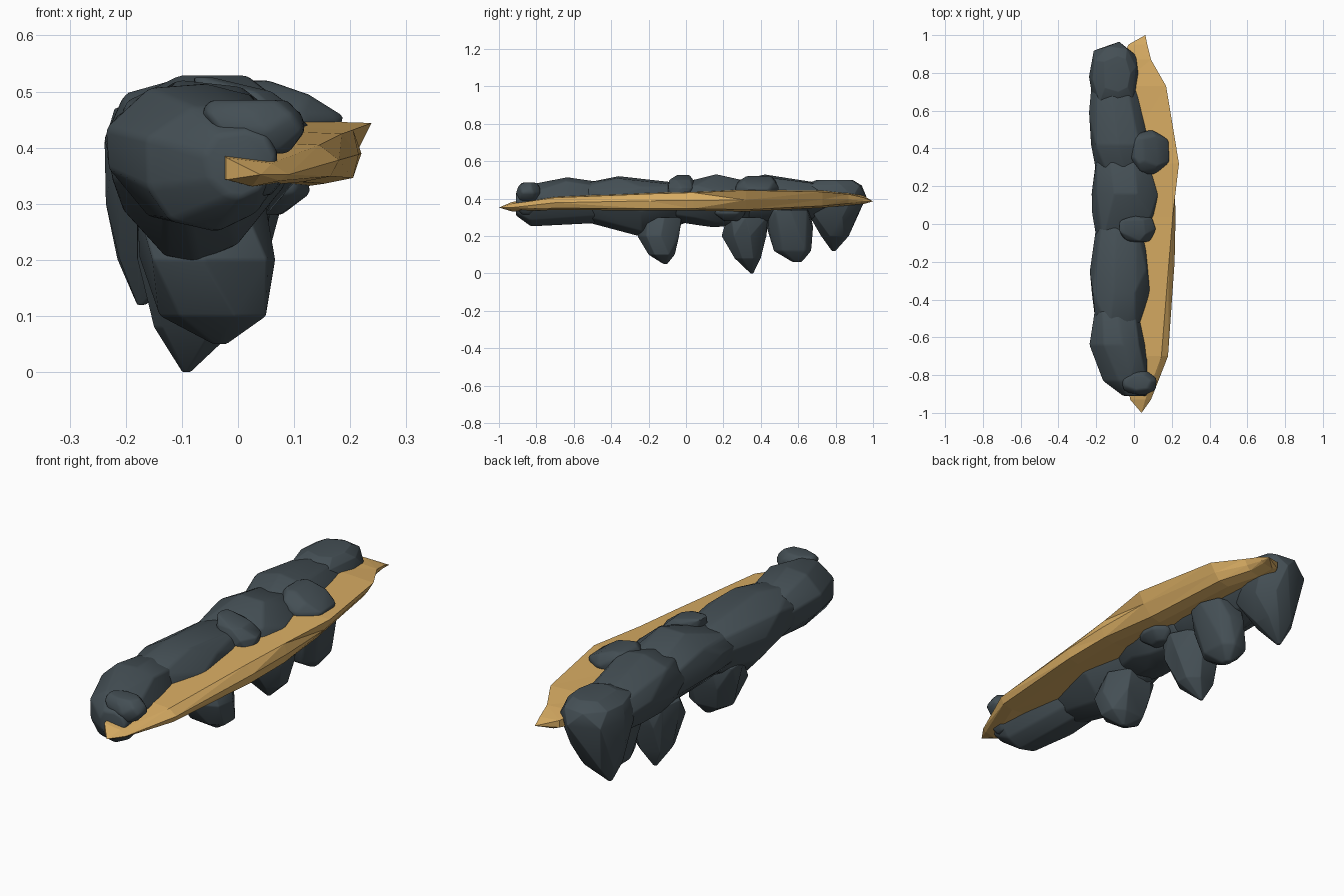
import bpy, bmesh, math, random

if "Cube" in bpy.data.objects:
    bpy.data.objects.remove(bpy.data.objects["Cube"])

def material(name, col):
    m = bpy.data.materials.new(name)
    m.diffuse_color = (*col, 1)
    m.use_nodes = True
    m.node_tree.nodes["Principled BSDF"].inputs["Base Color"].default_value = m.diffuse_color
    return m

ROCK = material("slate_rock", (0.058, 0.078, 0.09))
SAND = material("sandy_ledge", (0.69, 0.415, 0.125))

def finish(name, bm, mat, smooth):
    bmesh.ops.recalc_face_normals(bm, faces=bm.faces[:])
    me = bpy.data.meshes.new(name)
    bm.to_mesh(me)
    bm.free()
    me.materials.append(mat)
    for p in me.polygons:
        p.use_smooth = smooth
    if smooth:
        me.set_sharp_from_angle(angle=math.radians(50))
    ob = bpy.data.objects.new(name, me)
    bpy.context.collection.objects.link(ob)
    return ob

def spread(vals, lo, hi):
    """Stretch values so they exactly fill lo..hi."""
    a, b = min(vals), max(vals)
    return [lo + (v - a) / (b - a) * (hi - lo) for v in vals]

def boulder(name, axis, sections, seed, n=7, pinch=0.0):
    """Chipped hull around rings; each section is (pos, a0, a1, b0, b1).
    axis 'y': a = x, b = z; axis 'z': a = x, b = y. pinch narrows the underside."""
    rnd = random.Random(seed)
    bm = bmesh.new()
    for pos, a0, a1, b0, b1 in sections:
        off = rnd.random()
        ts = [2 * math.pi * (i + off + rnd.uniform(-.2, .2)) / n for i in range(n)]
        ks = [1 / max(abs(math.cos(t)), abs(math.sin(t))) ** 0.3 for t in ts]
        aa = spread([math.cos(t) * k for t, k in zip(ts, ks)], a0, a1)
        bb = spread([math.sin(t) * k for t, k in zip(ts, ks)], b0, b1)
        keel = a0 * .6 + a1 * .4
        for a, b in zip(aa, bb):
            low = max(0, (b0 + b1) / 2 - b) / ((b1 - b0) / 2)
            a = keel + (a - keel) * (1 - pinch * low)
            bm.verts.new((a, pos, b) if axis == 'y' else (a, b, pos))
    bmesh.ops.convex_hull(bm, input=bm.verts[:])
    loose = [v for v in bm.verts if not v.link_faces]
    bmesh.ops.delete(bm, geom=loose, context='VERTS')
    bmesh.ops.dissolve_limit(bm, angle_limit=math.radians(12),
                             verts=bm.verts[:], edges=bm.edges[:])
    edges = [e for e in bm.edges if len(e.link_faces) == 2
             and e.calc_face_angle(0) > math.radians(20)]
    bmesh.ops.bevel(bm, geom=edges, offset=0.009, segments=2, profile=0.5,
                    affect='EDGES', clamp_overlap=True)
    bmesh.ops.triangulate(bm, faces=[f for f in bm.faces if len(f.verts) > 4])
    return finish(name, bm, ROCK, True)

# Sandy ledge: six-sided section lofted along y, pointed at both ends
# (y, inner x, bottom x, middle x, top x, bottom z, middle z, top z)
bm = bmesh.new()
rings = []
for y, xi, xb, xm, xt, zb, zm, zt in [
        (-.93, -.02, .075, .09, .06, .335, .352, .372),
        (-.70, -.06, .165, .18, .145, .343, .378, .405),
        (-.20, -.08, .205, .215, .185, .340, .388, .425),
        (.04, -.08, .205, .22, .205, .340, .39, .432),
        (.32, -.08, .17, .212, .238, .335, .392, .444),
        (.73, -.08, .12, .145, .17, .355, .395, .436),
        (.87, -.06, .06, .078, .09, .368, .395, .423),
        (.95, -.03, .05, .062, .07, .375, .388, .405)]:
    pts = [(xi, zb + .008), (xb - .05, zb - .004), (xb, zb + .006),
           (xm, zm), (xt, zt), (xi, zt + .01)]
    rings.append([bm.verts.new((x, y, z)) for x, z in pts])
for r0, r1 in zip(rings, rings[1:]):
    for i in range(6):
        j = (i + 1) % 6
        bm.faces.new((r0[i], r0[j], r1[j], r1[i]))
for ring, tip in ((rings[0], (.04, -1, .352)), (rings[-1], (.06, 1, .385))):
    v = bm.verts.new(tip)
    for i in range(6):
        bm.faces.new((ring[i], ring[(i + 1) % 6], v))
bmesh.ops.triangulate(bm, faces=bm.faces[:])
finish("ledge_slab", bm, SAND, False)

# Main row of boulders, front to back
boulder("front_boulder", 'y', [(-.91, -.06, .07, .31, .43), (-.83, -.17, .08, .25, .475),
        (-.64, -.24, .07, .265, .515), (-.46, -.21, .03, .27, .49)], 1, 9, .3)
boulder("front_middle_boulder", 'y', [(-.56, -.2, .03, .28, .48), (-.36, -.235, .085, .225, .52),
        (-.24, -.235, .095, .195, .505), (0, -.2, .06, .27, .48)], 2, 9, .45)
boulder("middle_boulder", 'y', [(-.08, -.2, .06, .28, .47), (.05, -.225, .12, .26, .51),
        (.16, -.225, .135, .245, .53), (.34, -.21, .09, .26, .49)], 3, 9, .3)
boulder("back_middle_boulder", 'y', [(.27, -.2, .08, .27, .49), (.42, -.235, .09, .26, .53),
        (.6, -.24, .06, .27, .505), (.8, -.22, .02, .3, .47)], 4, 9, .3)
# Rear boulder runs from the top of the row down to a hanging tip
boulder("back_boulder", 'z', [(.12, -.18, -.165, .78, .80), (.2, -.215, -.06, .72, .87),
        (.3, -.236, .0, .66, .92), (.41, -.238, .03, .6, .965), (.47, -.22, .01, .62, .94),
        (.5, -.17, -.02, .7, .89)], 5, 8)

# Small stones resting on the ledge
boulder("front_top_stone", 'z', [(.39, .02, .09, -.89, -.8), (.43, -.05, .12, -.91, -.78),
        (.46, -.07, .115, -.9, -.78), (.485, -.05, .09, -.88, -.8)], 6)
boulder("middle_top_stone", 'z', [(.40, -.05, .11, -.1, .04), (.46, -.065, .115, -.1, .05),
        (.5, -.06, .06, -.09, .04), (.525, -.08, -.04, -.05, .02)], 7)
boulder("back_top_stone", 'z', [(.41, -.01, .17, .28, .47), (.455, -.03, .19, .26, .5),
        (.495, -.02, .14, .28, .48), (.52, 0, .06, .32, .46)], 8)

# Stones hanging below
boulder("front_hanging_rock", 'z', [(.05, -.045, -.02, -.12, -.1), (.10, -.14, .05, -.2, -.06),
        (.20, -.175, .067, -.26, -.035), (.30, -.18, .05, -.22, -.02)], 9)
boulder("long_hanging_rock", 'z', [(0, -.1, -.085, .345, .36), (.08, -.15, .0, .26, .40),
        (.20, -.18, .045, .19, .43), (.30, -.18, .06, .22, .44)], 10)
boulder("wide_hanging_rock", 'z', [(.06, -.05, -.02, .57, .62), (.12, -.12, .03, .47, .67),
        (.25, -.13, .055, .43, .68), (.34, -.12, .09, .44, .66)], 11)
boulder("under_ledge_stone", 'z', [(.28, .02, .08, .2, .28), (.32, 0, .13, .15, .32),
        (.36, 0, .12, .16, .31)], 13)
boulder("front_under_stone", 'z', [(.315, .0, .06, -.88, -.82), (.34, -.01, .08, -.905, -.79),
        (.365, 0, .07, -.89, -.8)], 14)
